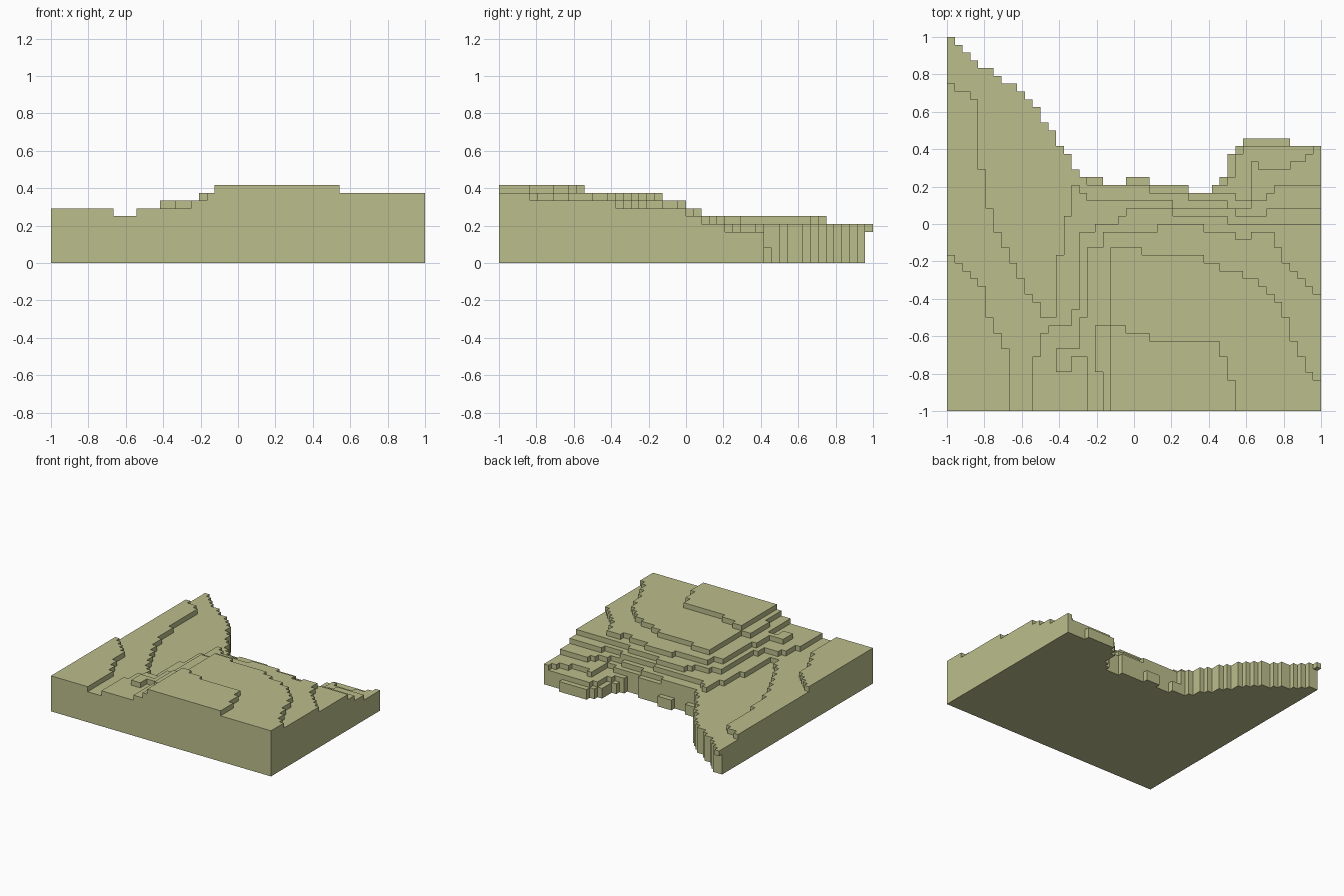
import bpy
import bmesh
from mathutils import Vector

cube = bpy.data.objects.get("Cube")
if cube:
    bpy.data.objects.remove(cube, do_unlink=True)

GRID = 48
CELL = 2 / GRID

# Back edge of every terrace: from column x onward, the ground reaches row y
shoreline = [(0, 48), (1, 47), (2, 46), (3, 45), (4, 44), (6, 43), (7, 42), (9, 41),
             (10, 40), (11, 39), (12, 37), (13, 36), (14, 34), (15, 33), (16, 31),
             (17, 30), (20, 29), (23, 30), (26, 29), (31, 28), (34, 29), (35, 30),
             (36, 33), (37, 34), (38, 35), (44, 34)]
beach = [(0, 48), (18, 29), (36, 30), (37, 33), (38, 34)]
low_bank = [(0, 48), (18, 29), (34, 28), (37, 27), (39, 32), (40, 31), (44, 32),
            (46, 33), (47, 34)]
valley = [(0, 48), (18, 29), (26, 28), (31, 27), (36, 26), (39, 27), (41, 28), (42, 29)]
meadow = [(0, 42), (1, 41), (3, 40), (4, 31), (5, 26), (6, 23), (7, 21), (8, 19),
          (9, 17), (10, 15), (11, 14), (12, 12), (14, 20), (15, 25), (16, 29), (17, 28),
          (18, 27), (29, 26), (37, 25), (41, 26)]
lower_hill = [(0, 20), (1, 19), (2, 18), (3, 17), (4, 16), (5, 12), (6, 10), (7, 8),
              (8, 0), (11, 7), (12, 10), (13, 11), (16, 13), (17, 23), (19, 24),
              (22, 25), (23, 26), (29, 25), (36, 24)]
middle_hill = [(0, 0), (18, 21), (20, 23), (27, 24), (33, 23), (37, 22), (39, 23),
               (42, 21), (43, 19), (44, 18), (45, 17), (46, 16), (47, 15)]
upper_hill = [(0, 0), (19, 0), (21, 21), (25, 20), (33, 19), (35, 18), (38, 17), (40, 16),
              (41, 15), (42, 14), (43, 12), (44, 9), (45, 7), (46, 5), (47, 4)]
summit = [(0, 0), (21, 11), (23, 10), (26, 9), (35, 7), (36, 4), (37, 0)]

LAYERS = [shoreline, shoreline, beach, low_bank, valley, meadow,
          lower_hill, middle_hill, upper_hill, summit]
SHORE_LAYER, TIP_LAYER = 0, 4

# Small ledges on the hill flank: layer, x range, y range
LEDGES = [(7, 14, 16, 5, 8), (7, 16, 18, 7, 8), (7, 17, 18, 8, 12),
          (8, 19, 21, 5, 11), (8, 20, 21, 0, 5)]


def back_edge(profile, column):
    return [y for x, y in profile if x <= column][-1]


def build_cells():
    cells = set()
    for layer, profile in enumerate(LAYERS):
        for i in range(GRID):
            edge = min(back_edge(profile, i), back_edge(shoreline, i))
            cells.update((i, j, layer) for j in range(edge))
    for layer, x_start, x_end, y_start, y_end in LEDGES:
        cells.update((i, j, layer) for i in range(x_start, x_end)
                     for j in range(y_start, y_end))
    # The far tip overhangs the shore
    return {c for c in cells if c[1] < GRID - 1 or c[2] == TIP_LAYER}


def add_exposed_faces(bm, cells):
    corners = {}

    def corner(point):
        key = tuple(point)
        if key not in corners:
            x, y, z = key
            corners[key] = bm.verts.new((x * CELL - 1, y * CELL - 1, z * CELL))
        return corners[key]

    for cell in cells:
        for axis in range(3):
            for side in (0, 1):
                neighbour = list(cell)
                neighbour[axis] += 1 if side else -1
                if tuple(neighbour) in cells:
                    continue
                u, v = (axis + 1) % 3, (axis + 2) % 3
                loop = []
                for du, dv in ((0, 0), (1, 0), (1, 1), (0, 1)):
                    point = list(cell)
                    point[axis] += side
                    point[u] += du
                    point[v] += dv
                    loop.append(corner(point))
                bm.faces.new(loop if side else loop[::-1])


# One flat colour for the whole landform
color = (0.50, 0.515, 0.26, 1)
material = bpy.data.materials.new("Dry grass")
material.use_nodes = True
material.diffuse_color = color
material.node_tree.nodes["Principled BSDF"].inputs["Base Color"].default_value = color

# Stepped terrain block
bm = bmesh.new()
add_exposed_faces(bm, build_cells())
mesh = bpy.data.meshes.new("terraced_terrain")
bm.to_mesh(mesh)
bm.free()
mesh.materials.append(material)
terrain = bpy.data.objects.new("terraced_terrain", mesh)
bpy.context.collection.objects.link(terrain)
